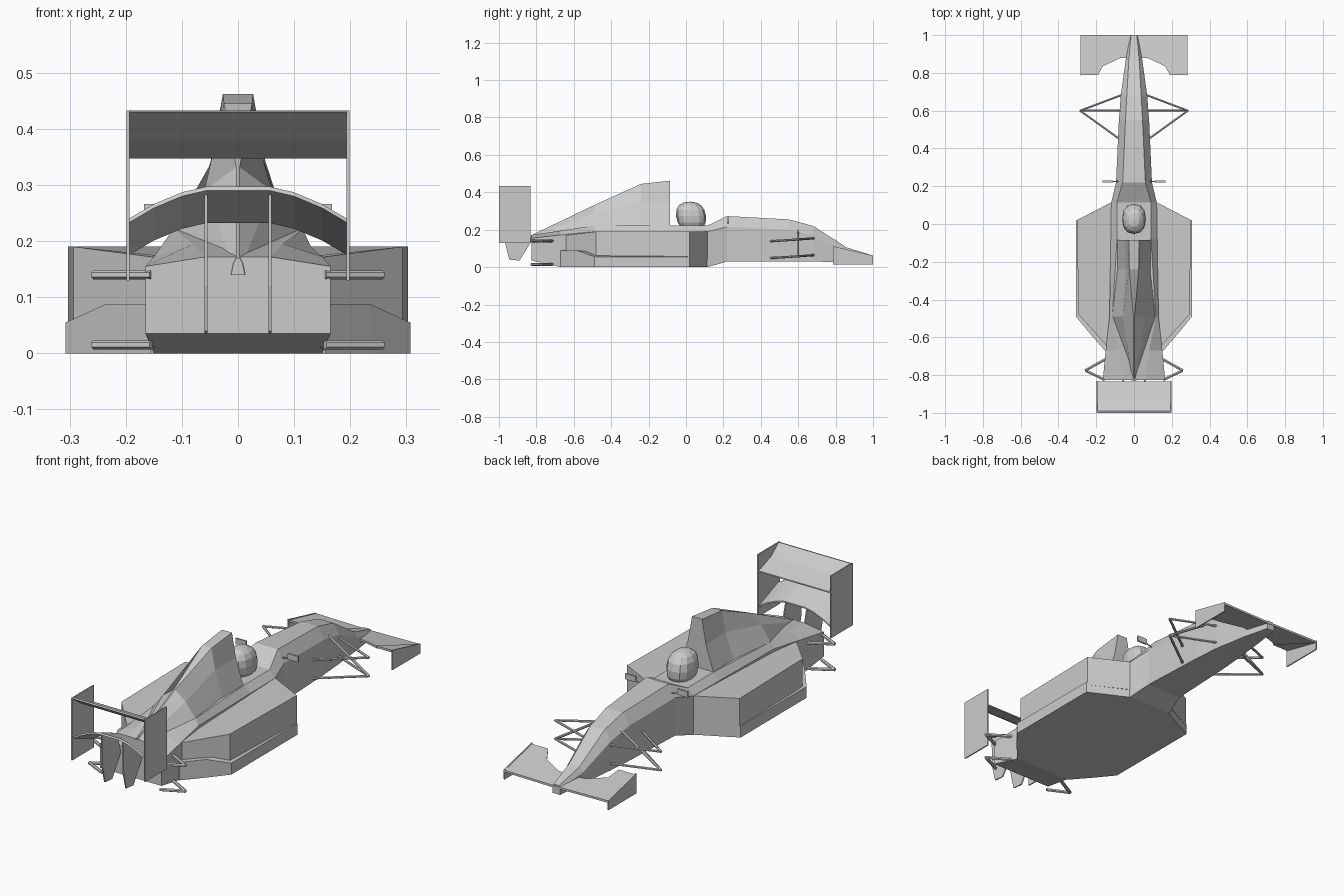
import bpy, bmesh
from mathutils import Vector

if "Cube" in bpy.data.objects:
    bpy.data.objects.remove(bpy.data.objects["Cube"])


def loft(name, rings, mirror=False):
    """Join equal-length closed rings of 3D points into a capped solid."""
    bm = bmesh.new()
    vs = [[bm.verts.new(p) for p in r] for r in rings]
    n = len(vs[0])
    for a, b in zip(vs, vs[1:]):
        for i in range(n):
            j = (i + 1) % n
            bm.faces.new((a[i], a[j], b[j], b[i]))
    bm.faces.new(vs[0])
    bm.faces.new(vs[-1])
    bmesh.ops.remove_doubles(bm, verts=bm.verts, dist=1e-5)
    bmesh.ops.recalc_face_normals(bm, faces=bm.faces)
    me = bpy.data.meshes.new(name)
    bm.to_mesh(me)
    bm.free()
    ob = bpy.data.objects.new(name, me)
    bpy.context.collection.objects.link(ob)
    if mirror:
        m = ob.modifiers.new("mirror", 'MIRROR')
        m.use_clip = False
        m.use_mirror_merge = False
    return ob


def body(name, sections):
    """Sections (y, half profile of x,z) mirrored across x and lofted along y."""
    return loft(name, [[(x, y, z) for x, z in h] + [(-x, y, z) for x, z in reversed(h)]
                       for y, h in sections])


def side_plate(name, pts, x, t=0.006):
    """Upright plate from a y,z outline, on both sides."""
    return loft(name, [[(x + d, y, z) for y, z in pts] for d in (-t / 2, t / 2)], True)


def rod(name, a, b, r=0.006):
    a, b = Vector(a), Vector(b)
    bpy.ops.mesh.primitive_cylinder_add(vertices=6, radius=r, depth=(b - a).length,
                                        location=(a + b) / 2)
    ob = bpy.context.object
    ob.name = name
    ob.rotation_euler = (b - a).to_track_quat('Z', 'Y').to_euler()
    return ob


# Nose
body("nose", [
    (0.115, [(0.12, 0.0), (0.12, 0.19), (0.09, 0.222)]),
    (0.22, [(0.095, 0.03), (0.095, 0.215), (0.06, 0.273)]),
    (0.55, [(0.08, 0.03), (0.08, 0.20), (0.045, 0.255)]),
    (0.68, [(0.07, 0.03), (0.07, 0.17), (0.038, 0.22)]),
    (0.86, [(0.045, 0.025), (0.045, 0.08), (0.028, 0.105)]),
    (0.998, [(0.02, 0.018), (0.02, 0.05), (0.015, 0.062)])])

# Central tub and gearbox cover
body("tub", [
    (0.115, [(0.12, 0.0), (0.12, 0.19), (0.09, 0.222)]),
    (-0.08, [(0.123, 0.0), (0.123, 0.19), (0.09, 0.222)]),
    (-0.49, [(0.13, 0.0), (0.13, 0.19), (0.115, 0.222)]),
    (-0.67, [(0.15, 0.0), (0.15, 0.172), (0.08, 0.195)]),
    (-0.825, [(0.165, 0.035), (0.165, 0.155), (0.058, 0.172)])])

# Engine cover with tall air intake
body("engine_cover", [
    (-0.085, [(0.09, 0.215), (0.048, 0.345), (0.027, 0.462)]),
    (-0.24, [(0.09, 0.215), (0.045, 0.345), (0.025, 0.445)]),
    (-0.49, [(0.118, 0.215), (0.06, 0.29), (0.003, 0.332)]),
    (-0.828, [(0.012, 0.14), (0.008, 0.16), (0.003, 0.17)])])

# Side pods, upper part
pod = [(0.1, 0.115), (0.12, 0.115), (0.303, 0.02), (0.293, -0.48), (0.14, -0.65), (0.1, -0.65)]
pod_top = [0.19, 0.19, 0.19, 0.19, 0.17, 0.17]
loft("side_pod", [[(x, y, 0.04) for x, y in pod],
                  [(x, y, z) for (x, y), z in zip(pod, pod_top)]], True)

# Floor skirt, rising at the rear
skirt = [(0.0, 0.112), (0.12, 0.112), (0.307, 0.018), (0.307, -0.49), (0.235, -0.578),
         (0.155, -0.67), (0.0, -0.67)]
skirt_top = [0.055, 0.055, 0.055, 0.055, 0.088, 0.088, 0.088]
loft("floor_skirt", [[(x, y, 0.0) for x, y in skirt],
                     [(x, y, z) for (x, y), z in zip(skirt, skirt_top)]], True)

# Front wing
wing = [(0.0, 1.0, 0.056), (0.28, 1.0, 0.06), (0.28, 0.79, 0.108), (0.19, 0.79, 0.108),
        (0.165, 0.835, 0.08), (0.07, 0.88, 0.066), (0.0, 0.88, 0.066)]
loft("front_wing", [wing, [(x, y, z - 0.01) for x, y, z in wing]], True)
side_plate("front_wing_end", [(1.0, 0.015), (1.0, 0.062), (0.785, 0.112), (0.785, 0.015)], 0.28)

# Rear wing: end plates, main plane, arched beam and two pylons
side_plate("rear_wing_end", [(-1.0, 0.13), (-1.0, 0.433), (-0.832, 0.433), (-0.832, 0.13)], 0.196)
plane = [(-1.0, 0.43), (-0.93, 0.38), (-0.835, 0.347)]
section = plane + [(y, z + 0.006) for y, z in reversed(plane[1:])] + [(-0.99, 0.433)]
loft("rear_wing", [[(x, y, z) for y, z in section] for x in (-0.196, 0.196)])
arch = [(0.057, 0.0), (0.1, -0.01), (0.15, -0.031), (0.196, -0.058)]
arch = [(-x, d) for x, d in reversed(arch)] + arch
beam = [(-0.99, 0.29), (-0.84, 0.232), (-0.84, 0.239), (-0.985, 0.297)]
loft("rear_beam_wing", [[(x, y, z + d) for y, z in beam] for x, d in arch])
side_plate("rear_pylon", [(-0.97, 0.285), (-0.965, 0.12), (-0.945, 0.04), (-0.89, 0.035),
                          (-0.825, 0.14), (-0.85, 0.236)], 0.057)

# Driver helmet, a slightly squared low-poly ball
bpy.ops.mesh.primitive_uv_sphere_add(segments=12, ring_count=8, radius=1)
helmet = bpy.context.object
helmet.name = "helmet"
for v in helmet.data.vertices:
    for i in range(3):
        v.co[i] = (1 if v.co[i] > 0 else -1) * abs(v.co[i]) ** 0.85
    v.co = (v.co.x * 0.063, v.co.y * 0.08 + 0.027 - 0.008 * v.co.z, v.co.z * 0.078 + 0.272)

# Mirrors and suspension on both sides
for s, side in ((1, "right"), (-1, "left")):
    bpy.ops.mesh.primitive_cube_add(size=1, location=(s * 0.14, 0.225, 0.252))
    mirror = bpy.context.object
    mirror.name = "mirror_" + side
    mirror.scale = (0.055, 0.008, 0.028)
    rod("mirror_stalk_" + side, (s * 0.08, 0.225, 0.235), (s * 0.13, 0.225, 0.25), 0.003)
    for level, z in (("upper", 0.148), ("lower", 0.058)):
        hub = (s * 0.285, 0.6, z)
        rod(f"front_{level}_arm_a_{side}", hub, (s * 0.06, 0.685, z + 0.006))
        rod(f"front_{level}_arm_b_{side}", hub, (s * 0.07, 0.445, z - 0.01))
    rod("front_push_rod_" + side, (s * 0.285, 0.6, 0.058), (s * 0.06, 0.6, 0.2))
    for level, z in (("upper", 0.14), ("lower", 0.015)):
        hub = (s * 0.258, -0.775, z)
        rod(f"rear_{level}_arm_a_{side}", hub, (s * 0.15, -0.715, z), 0.008)
        rod(f"rear_{level}_arm_b_{side}", hub, (s * 0.155, -0.825, z), 0.008)
